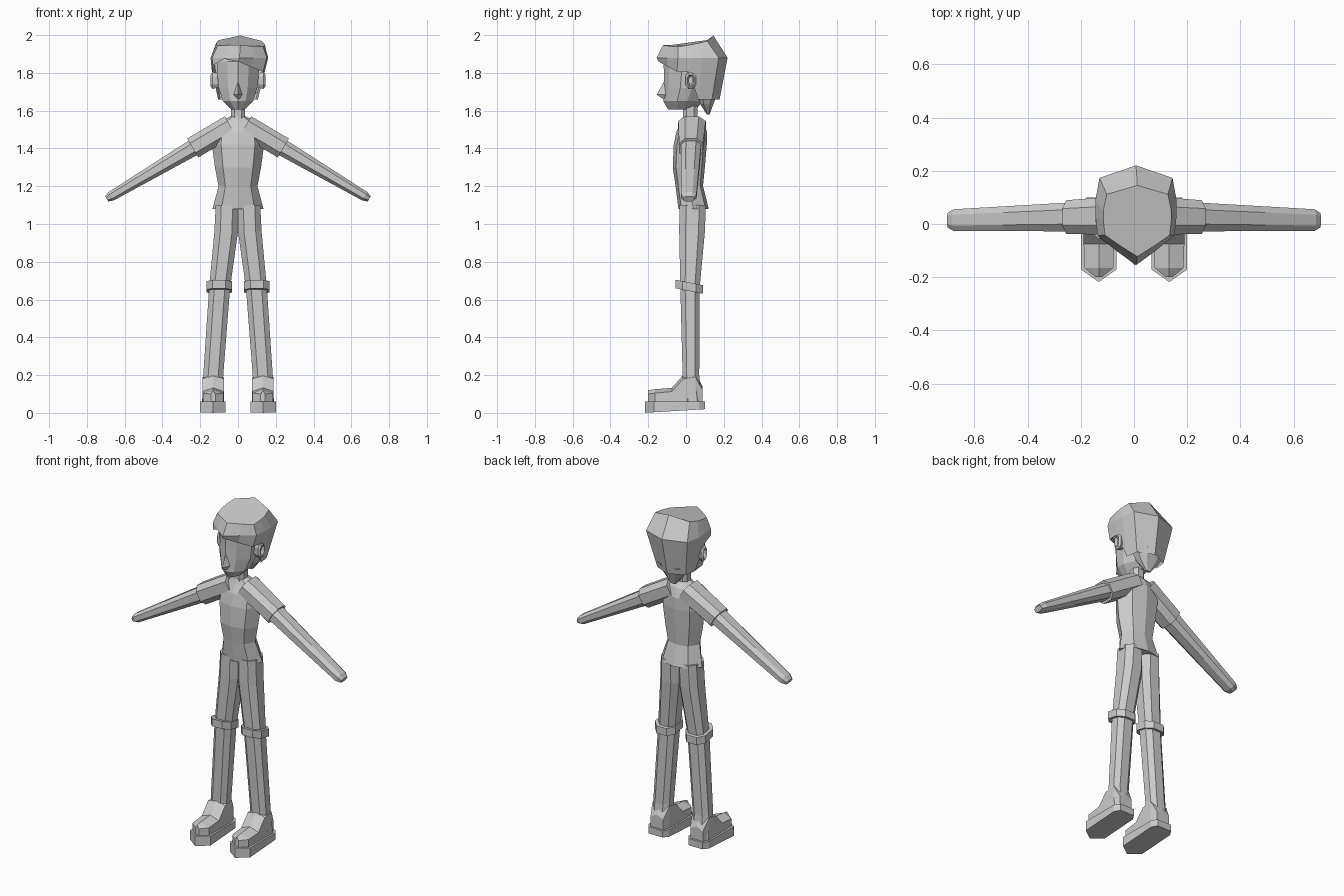
import bpy
import bmesh
from mathutils import Vector

default_cube = bpy.data.objects.get("Cube")
if default_cube:
    bpy.data.objects.remove(default_cube, do_unlink=True)

# One plain grey for the whole figure
GREY = (0.6, 0.6, 0.6, 1)
grey = bpy.data.materials.new("plain grey")
grey.use_nodes = True
grey.diffuse_color = GREY
grey.node_tree.nodes["Principled BSDF"].inputs["Base Color"].default_value = GREY


def mirrored_outline(half):
    """Close a left half outline, front to back, with its mirror image."""
    return half + [(-u, v) for u, v in reversed(half) if u > 0]


# Unit cross-sections
ROUND = mirrored_outline([(0, -1), (.65, -.8), (1, 0), (.65, .8), (0, 1)])
BOXY = mirrored_outline([(.5, -1), (1, -.5), (1, .5), (.5, 1)])
FACE = mirrored_outline([(0, -1), (.5, -.8), (1, -.3), (1, .2), (.6, .8), (0, 1)])
HAIR = mirrored_outline([(0, -1), (.5, -.7), (.95, -.4), (1, 0), (1, .3), (.9, .75), (0, 1)])
SOLE = mirrored_outline([(0, -1), (1, -.7), (1, .8), (.7, 1)])


def loft(name, rings, cap_start=True):
    """Skin a list of equally long point rings into one flat-shaded object."""
    bm = bmesh.new()
    loops = [[bm.verts.new(point) for point in ring] for ring in rings]
    count = len(loops[0])
    for lower, upper in zip(loops, loops[1:]):
        for i in range(count):
            j = (i + 1) % count
            bm.faces.new((lower[i], lower[j], upper[j], upper[i]))
    if cap_start:
        bm.faces.new(loops[0])
    bm.faces.new(loops[-1])
    bmesh.ops.recalc_face_normals(bm, faces=bm.faces)
    mesh = bpy.data.meshes.new(name)
    bm.to_mesh(mesh)
    bm.free()
    mesh.materials.append(grey)
    obj = bpy.data.objects.new(name, mesh)
    bpy.context.collection.objects.link(obj)


def level(outline, z, x_min, x_max, y_min, y_max, tilt=0):
    """Horizontal ring fitted to a box; tilt slopes it along y."""
    cx, cy = (x_min + x_max) / 2, (y_min + y_max) / 2
    rx, ry = (x_max - x_min) / 2, (y_max - y_min) / 2
    return [Vector((cx + rx * u, cy + ry * v, z + tilt * ry * v)) for u, v in outline]


def column(name, outline, sections):
    """Symmetric upright part from (z, half width, front y, back y)."""
    loft(name, [level(outline, z, -half, half, front, back)
                for z, half, front, back in sections])


def pair(name, rings):
    """Make a left part and its mirror image on the right."""
    for side, sign in (("left", 1), ("right", -1)):
        loft(side + "_" + name, [[(sign * x, y, z) for x, y, z in ring] for ring in rings])


# Shirt body, flared at the hem, and the neck
column("shirt_body", ROUND, [
    (1.08, .135, -.04, .12),
    (1.2, .103, -.055, .09),
    (1.3, .122, -.07, .1),
    (1.42, .138, -.065, .11),
    (1.49, .13, -.05, .11),
    (1.54, .1, -.025, .09),
    (1.57, .04, -.015, .065)])
column("neck", BOXY, [(z, .037, -.015, .06) for z in (1.5, 1.66)])

# Sleeves and arms follow one line that slopes down and outwards
SHOULDER = Vector((.1, .03, 1.485))
FINGERTIPS = Vector((.695, .014, 1.133))
DEPTH_AXIS = Vector((0, 1, 0))
HEIGHT_AXIS = (FINGERTIPS - SHOULDER).cross(DEPTH_AXIS).normalized()


def arm_ring(t, half_height, half_depth):
    centre = SHOULDER.lerp(FINGERTIPS, t)
    return [centre + HEIGHT_AXIS * half_height * u + DEPTH_AXIS * half_depth * v
            for u, v in BOXY]


def arm_taper(t):
    return arm_ring(t, .05 - .025 * t, .058 - .018 * t)


pair("sleeve", [arm_ring(t, .058, .07 - .03 * t) for t in (-.1, 0, .235)])
pair("arm", [arm_taper(t) for t in (.15, .4, .63, .96)] + [arm_ring(1, .016, .028)])

# Trouser legs share the centre line above the crotch
pair("trouser_leg", [level(BOXY, *section) for section in [
    (1.1, 0, .118, -.035, .105),
    (.96, 0, .125, -.036, .1),
    (.66, .042, .153, -.03, .072),
    (.2, .078, .184, -.018, .07),
    (.06, .08, .19, -.015, .085)]])
pair("knee_band", [level(BOXY, z, .033, .168, -.055, .09, tilt=-.2) for z in (.645, .69)])

# Shoes: a pointed sole and a low upper rising to the ankle
pair("shoe_sole", [level(SOLE, z, .065, .2, -.218, .1, tilt=tilt)
                   for z, tilt in ((.01, .06), (.06, 0))])


def shoe_ring(y, half, shoulder):
    """Upright slice of the upper with a low central crease."""
    centre, sole, crown = .132, .055, shoulder + .02
    slice_points = [(-half, sole), (-half, shoulder), (0, crown), (half, shoulder), (half, sole)]
    return [(centre + x, y, z) for x, z in slice_points]


pair("shoe_upper", [shoe_ring(*section) for section in [
    (-.2, .012, .1), (-.165, .054, .105), (-.075, .057, .113),
    (-.015, .057, .18), (.05, .056, .19), (.088, .042, .12)]])

# Head with a ridge down the middle of the face
column("head", FACE, [
    (1.606, .036, -.095, .05),
    (1.65, .08, -.12, .09),
    (1.72, .103, -.117, .13),
    (1.8, .11, -.117, .15),
    (1.86, .11, -.119, .16),
    (1.91, .09, -.08, .14)])


def nose_ring(z, tip, half):
    base = -.105
    return [(0, tip, z), (half, base, z), (-half, base, z)]


loft("nose", [nose_ring(1.76, -.113, .004), nose_ring(1.685, -.155, .024),
              nose_ring(1.66, -.12, .012)])


# Ears widen outwards and end in a shallow hollow
def ear_ring(x, radius):
    return [(x, .025 + radius * u * .6, 1.76 + radius * v) for u, v in BOXY]


pair("ear", [ear_ring(x, radius) for x, radius in
             ((.095, .035), (.135, .045), (.145, .03), (.128, .018))])


# Hair: side-swept fringe edge, widest ring, then a sloping crown
def fringe_ring():
    ring = level(HAIR, 1.66, -.14, .14, -.145, .178)
    for point in ring:
        if point.y > .05:
            point.x *= .75
        else:
            sweep = 1.86 - .4 * point.x
            temple = 2.2 + 2.7 * point.x
            point.z = min(sweep, temple, 1.875)
    return ring


def crown_ring():
    ring = level(HAIR, 1.975, -.115, .14, -.122, .145, tilt=.19)
    for point in ring:
        point.z -= .2 * abs(point.x)
    return ring


loft("hair", [fringe_ring(), level(HAIR, 1.88, -.145, .16, -.155, .22), crown_ring()],
     cap_start=False)
column("hair_nape", BOXY, [
    (1.7, .1, .06, .17), (1.635, .06, .075, .145), (1.58, .015, .11, .125)])
